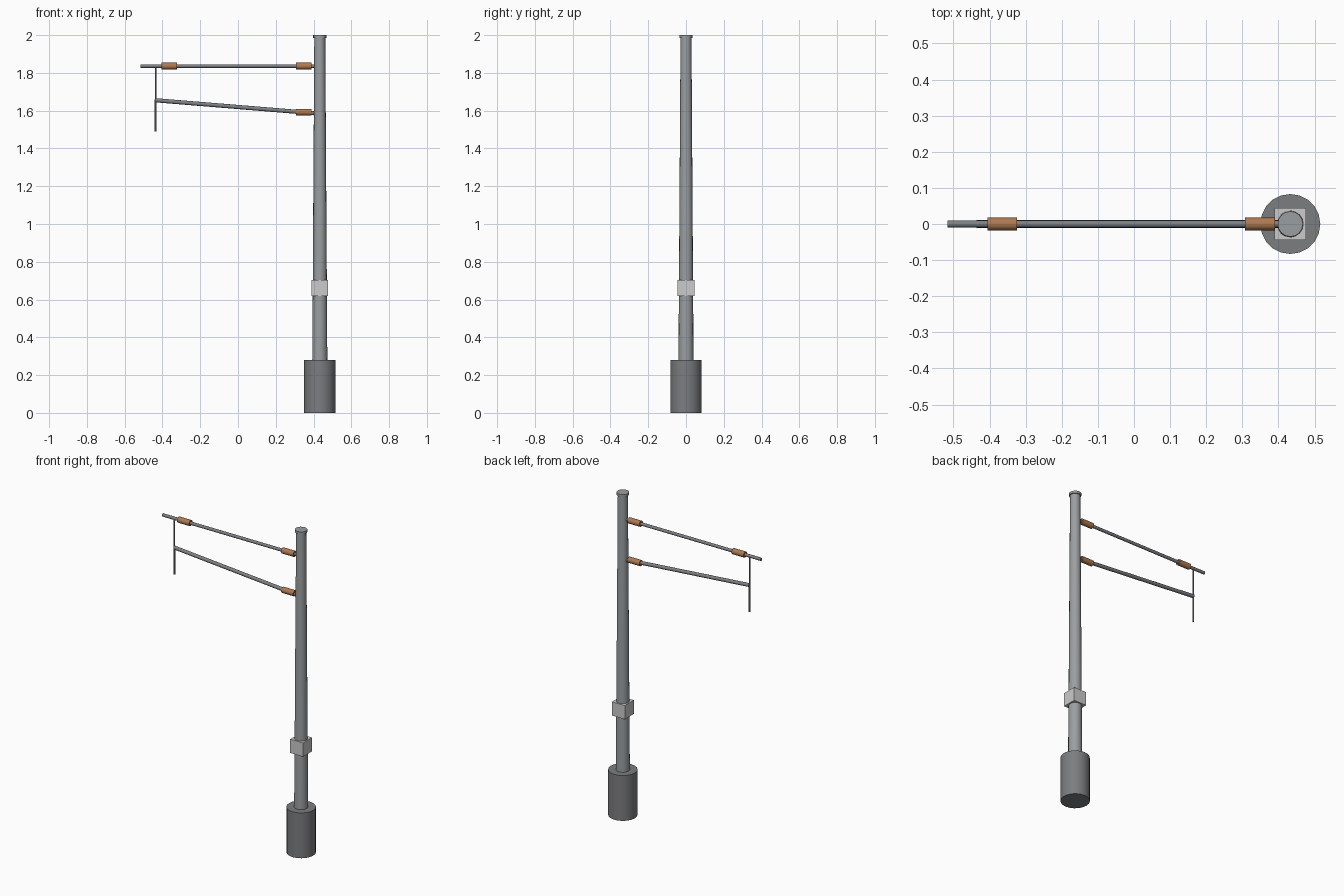
import bpy, bmesh, math
from mathutils import Vector

if "Cube" in bpy.data.objects:
    bpy.data.objects.remove(bpy.data.objects["Cube"])

POLE_X = 0.433
DROP_X = -0.436


def material(name, r, g, b):
    mat = bpy.data.materials.new(name)
    mat.diffuse_color = (r, g, b, 1)
    mat.use_nodes = True
    mat.node_tree.nodes["Principled BSDF"].inputs["Base Color"].default_value = mat.diffuse_color
    return mat


copper = material("copper_brown", 0.43, 0.19, 0.08)
dark = material("dark_grey", 0.20, 0.205, 0.215)
steel = material("steel_grey", 0.33, 0.345, 0.355)
arm_grey = material("arm_grey", 0.21, 0.22, 0.235)


def rod(name, a, b, r1, mat, r2=None, sides=16):
    """Capped cylinder or cone frustum running from a to b."""
    a, b = Vector(a), Vector(b)
    bpy.ops.mesh.primitive_cone_add(
        vertices=sides, radius1=r1, radius2=r1 if r2 is None else r2,
        depth=(b - a).length, location=(a + b) / 2)
    ob = bpy.context.object
    ob.name = name
    ob.rotation_euler = Vector((0, 0, 1)).rotation_difference(b - a).to_euler()
    bpy.ops.object.shade_smooth_by_angle(angle=math.radians(35))
    ob.data.materials.append(mat)
    return ob


# Foundation, tapered mast and cap
rod("foundation", (POLE_X, 0, 0), (POLE_X, 0, 0.281), 0.083, dark, sides=20)
rod("mast", (POLE_X, 0, 0.27), (POLE_X, 0, 1.99), 0.040, steel, 0.029)
rod("mast_cap", (POLE_X, 0, 1.985), (POLE_X, 0, 2.0), 0.035, steel)

# Equipment box around the mast (plain light grey)
bpy.ops.mesh.primitive_cube_add(size=1, location=(POLE_X, 0, 0.662))
box = bpy.context.object
box.name = "equipment_box"
box.scale = (0.088, 0.088, 0.085)

# Level upper arm and sloping lower arm
Z_UP, Z_LOW = 1.836, 1.586
rod("upper_arm", (-0.516, 0, Z_UP), (0.41, 0, Z_UP), 0.0095, arm_grey, sides=12)
rod("lower_arm", (DROP_X, 0, 1.655), (0.41, 0, Z_LOW), 0.011, arm_grey, sides=12)

# Insulators
for name, x, z in (("upper_inner_insulator", 0.349, Z_UP),
                   ("upper_outer_insulator", -0.365, Z_UP),
                   ("lower_insulator", 0.349, 1.592)):
    rod(name, (x - 0.041, 0, z), (x + 0.041, 0, z), 0.018, copper)

# Thin dropper and the thicker steady rod below it
rod("dropper", (DROP_X, 0, 1.65), (DROP_X, 0, Z_UP), 0.004, arm_grey, sides=8)
rod("steady_rod", (DROP_X, 0, 1.49), (DROP_X, 0, 1.66), 0.0055, arm_grey, sides=8)
